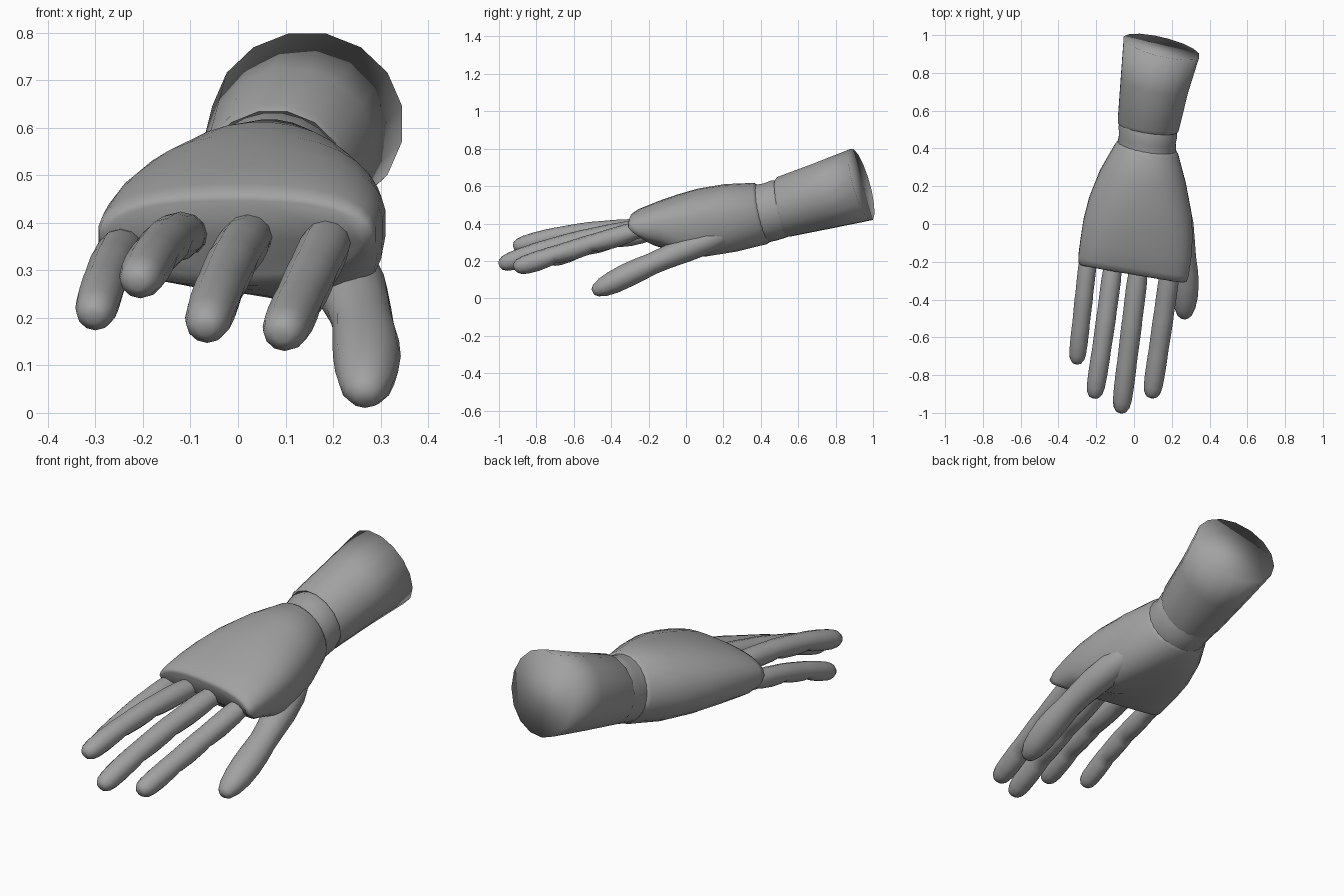
import bpy, bmesh, math
from mathutils import Vector

if "Cube" in bpy.data.objects:
    bpy.data.objects.remove(bpy.data.objects["Cube"])

skin = bpy.data.materials.new("matte grey")
skin.diffuse_color = (0.36, 0.36, 0.36, 1)
skin.use_nodes = True
skin.node_tree.nodes["Principled BSDF"].inputs["Base Color"].default_value = skin.diffuse_color


def loft(name, rings, angle=50):
    """Skin a list of equal-sized rings and close both ends."""
    bm = bmesh.new()
    loops = [[bm.verts.new(p) for p in ring] for ring in rings]
    n = len(loops[0])
    for a, b in zip(loops, loops[1:]):
        for i in range(n):
            bm.faces.new((a[i], a[(i + 1) % n], b[(i + 1) % n], b[i]))
    bm.faces.new(loops[0])
    bm.faces.new(loops[-1])
    bmesh.ops.recalc_face_normals(bm, faces=bm.faces)
    mesh = bpy.data.meshes.new(name)
    bm.to_mesh(mesh)
    bm.free()
    mesh.materials.append(skin)
    obj = bpy.data.objects.new(name, mesh)
    bpy.context.collection.objects.link(obj)
    bpy.context.view_layer.objects.active = obj
    obj.select_set(True)
    bpy.ops.object.shade_smooth_by_angle(angle=math.radians(angle))
    obj.select_set(False)
    return obj


def section(y, x0, x1, z0, z1, power=2.0, kx=-0.15, kz=-0.2, n=16, klow=None, drop=0):
    """Rounded cross-section leaning with x (kx) and z (kz, or klow below centre);
    drop lowers the underside on the thumb side."""
    ring = []
    for i in range(n):
        t = 2 * math.pi * (i + 0.5) / n
        c, s = math.cos(t), math.sin(t)
        dx = (x1 - x0) / 2 * math.copysign(abs(c) ** (2 / power), c)
        dz = (z1 - z0) / 2 * math.copysign(abs(s) ** (2 / power), s)
        lean = klow if klow is not None and dz < 0 else kz
        sag = drop * 2 * max(0, c) * max(0, -s)
        ring.append(((x0 + x1) / 2 + dx, y + kx * dx + lean * dz, (z0 + z1) / 2 + dz - sag))
    return ring


# Forearm: flared tube, hollowed slightly where the wrist enters
loft("forearm", [
    section(0.55, -0.055, 0.205, 0.36, 0.61),
    section(0.51, -0.085, 0.232, 0.327, 0.637),
    section(0.525, -0.089, 0.24, 0.328, 0.652),
    section(0.74, -0.073, 0.29, 0.373, 0.727, kx=-0.2, kz=-0.25),
    section(0.938, -0.058, 0.349, 0.415, 0.802, kx=-0.23, kz=-0.27),
], 100)

# Wrist band joining the forearm to the hand
loft("wrist", [
    section(0.36, -0.08, 0.21, 0.30, 0.597, n=24),
    section(0.40, -0.09, 0.224, 0.297, 0.607, n=24),
    section(0.45, -0.08, 0.222, 0.308, 0.616, n=24),
    section(0.49, -0.083, 0.23, 0.32, 0.632, n=24),
    section(0.56, -0.07, 0.21, 0.345, 0.62, n=24),
])

# Palm: widens to the knuckles, front face cut back underneath
loft("palm", [
    section(0.415, -0.088, 0.22, 0.30, 0.605, n=32),
    section(0.395, -0.102, 0.234, 0.288, 0.618, n=32),
    section(0.25, -0.18, 0.275, 0.26, 0.612, 2.1, n=32, drop=0.03),
    section(0.10, -0.238, 0.305, 0.252, 0.587, 2.2, n=32, drop=0.055),
    section(-0.02, -0.268, 0.312, 0.256, 0.555, 2.3, -0.15, -0.15, 32, -0.25, 0.055),
    section(-0.13, -0.284, 0.305, 0.262, 0.52, 2.4, -0.15, -0.1, 32, -0.6, 0.02),
    section(-0.225, -0.295, 0.29, 0.268, 0.482, 2.5, -0.17, -0.08, 32, -1.05),
    section(-0.257, -0.294, 0.28, 0.275, 0.463, 2.5, -0.17, -0.05, 32, -1.3),
    section(-0.264, -0.28, 0.262, 0.292, 0.446, 2.5, -0.17, -0.05, 32, -1.55),
], 60)


def digit(name, base, mid, tip, wide, tall, profile, n=12):
    """Finger swept through three points; profile rows are (t, scale, underside)."""
    a, m, b = Vector(base), Vector(mid), Vector(tip)
    c = 2 * m - (a + b) / 2
    rings = []
    for t, scale, under in profile:
        p = a * (1 - t) ** 2 + c * (2 * t * (1 - t)) + b * t * t
        d = ((c - a) * (1 - t) + (b - c) * t).normalized()
        side = d.cross(Vector((0, 0, 1))).normalized()
        up = side.cross(d)
        ring = []
        for i in range(n):
            ang = 2 * math.pi * i / n
            s = math.sin(ang)
            ring.append(p + side * math.cos(ang) * wide * scale
                        + up * s * tall * scale * (under if s < 0 else 1))
        rings.append(ring)
    loft(name, rings, 70)


# Finger shape: three padded segments with creases underneath
finger = [(0, .9, 1), (.10, .95, .9), (.15, 1.0, 1), (.25, 1.0, 1.1), (.36, .98, 1.0),
          (.40, 1.0, .78), (.44, 1.0, 1.0), (.54, .98, 1.1), (.64, .96, 1.0),
          (.68, .98, .78), (.72, .98, 1.0), (.82, .97, 1.12), (.91, .92, 1.1),
          (.96, .80, 1.05), (.99, .55, 1.0), (1, .3, 1)]
digit("little_finger", (-.238, -.14, .352), (-.272, -.45, .298), (-.304, -.738, .200),
      .048, .046, finger)
digit("ring_finger", (-.105, -.17, .376), (-.158, -.57, .352), (-.212, -.92, .272),
      .052, .049, finger)
digit("middle_finger", (.03, -.19, .38), (-.023, -.62, .298), (-.07, -.997, .176),
      .054, .051, finger)
digit("index_finger", (.197, -.20, .38), (.143, -.58, .268), (.092, -.918, .163),
      .054, .051, finger)

# Thumb: broad mound under the palm running out to a blunt tip
thumb = [(0, .8, 1), (.08, 1.05, 1), (.2, 1.22, 1), (.35, 1.18, 1), (.48, 1.05, 1),
         (.58, 1.0, 1), (.68, 1.08, 1), (.77, 1.1, 1), (.86, 1.02, 1.05),
         (.93, .86, 1.05), (.98, .6, 1), (1, .3, 1)]
digit("thumb", (.17, .25, .36), (.257, -.12, .212), (.265, -.497, .034), .065, .058, thumb)
